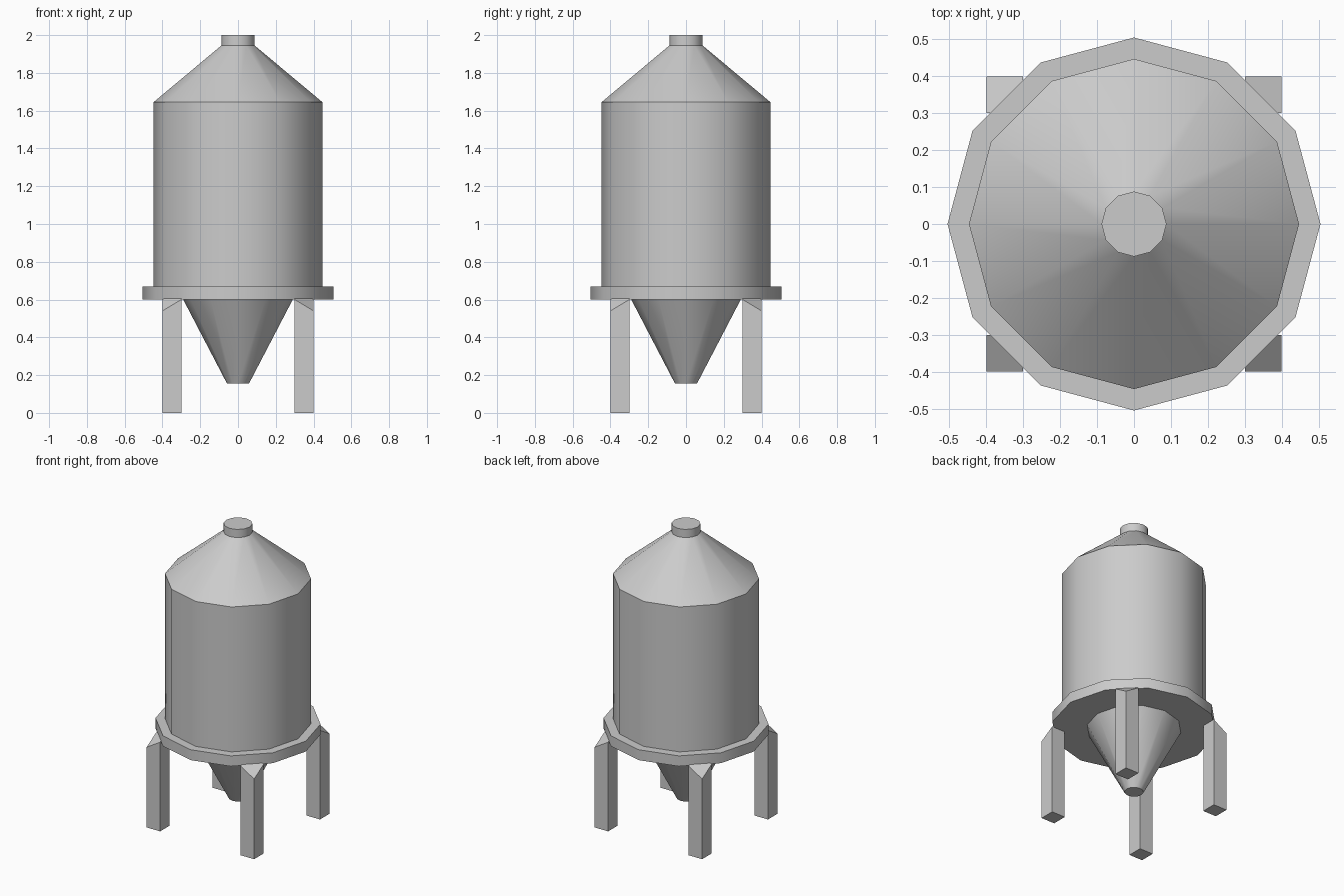
import bpy, bmesh, math

if "Cube" in bpy.data.objects:
    bpy.data.objects.remove(bpy.data.objects["Cube"])

SIDES = 12


def add_object(name, bm):
    bmesh.ops.recalc_face_normals(bm, faces=bm.faces)
    mesh = bpy.data.meshes.new(name)
    bm.to_mesh(mesh)
    bm.free()
    obj = bpy.data.objects.new(name, mesh)
    bpy.context.collection.objects.link(obj)
    return obj


def lathe(name, profile, cap_first=False, cap_last=False):
    """Revolve (radius, height) points; optionally close the two ends."""
    bm = bmesh.new()
    rings = []
    for r, z in profile:
        ring = []
        for i in range(SIDES):
            a = 2 * math.pi * i / SIDES
            ring.append(bm.verts.new((r * math.cos(a), r * math.sin(a), z)))
        rings.append(ring)
    for lo, hi in zip(rings, rings[1:]):
        for i in range(SIDES):
            j = (i + 1) % SIDES
            bm.faces.new((lo[i], lo[j], hi[j], hi[i]))
    if cap_first:
        bm.faces.new(rings[0][::-1])
    if cap_last:
        bm.faces.new(rings[-1])
    # outward normals, also for the open shells
    obj = add_object(name, bm)
    bpy.ops.object.select_all(action='DESELECT')
    obj.select_set(True)
    bpy.context.view_layer.objects.active = obj
    bpy.ops.object.shade_smooth_by_angle(angle=math.radians(40))
    return obj


# Tank shell, from discharge hopper up to filler neck
lathe("hopper", [(0.058, 0.155), (0.29, 0.60)], cap_first=True)
lathe("base_ring", [(0.29, 0.60), (0.505, 0.60), (0.505, 0.67), (0.447, 0.67)])
lathe("tank_body", [(0.447, 0.67), (0.447, 1.645)])
lathe("roof", [(0.447, 1.645), (0.088, 1.945)])
lathe("filler_neck", [(0.088, 1.945), (0.088, 2.0)], cap_last=True)

# Square legs with tops sloping down to the outer corner, mirrored to all four corners
bm = bmesh.new()
bmesh.ops.create_cube(bm, size=0.1)
for v in bm.verts:
    top = v.co.z > 0
    v.co.x += 0.35
    v.co.y += 0.35
    v.co.z = 0.60 - 0.6 * (v.co.x + v.co.y - 0.70) if top else 0.0
legs = add_object("legs", bm)
mirror = legs.modifiers.new("Mirror", 'MIRROR')
mirror.use_axis = (True, True, False)
mirror.use_mirror_merge = False
